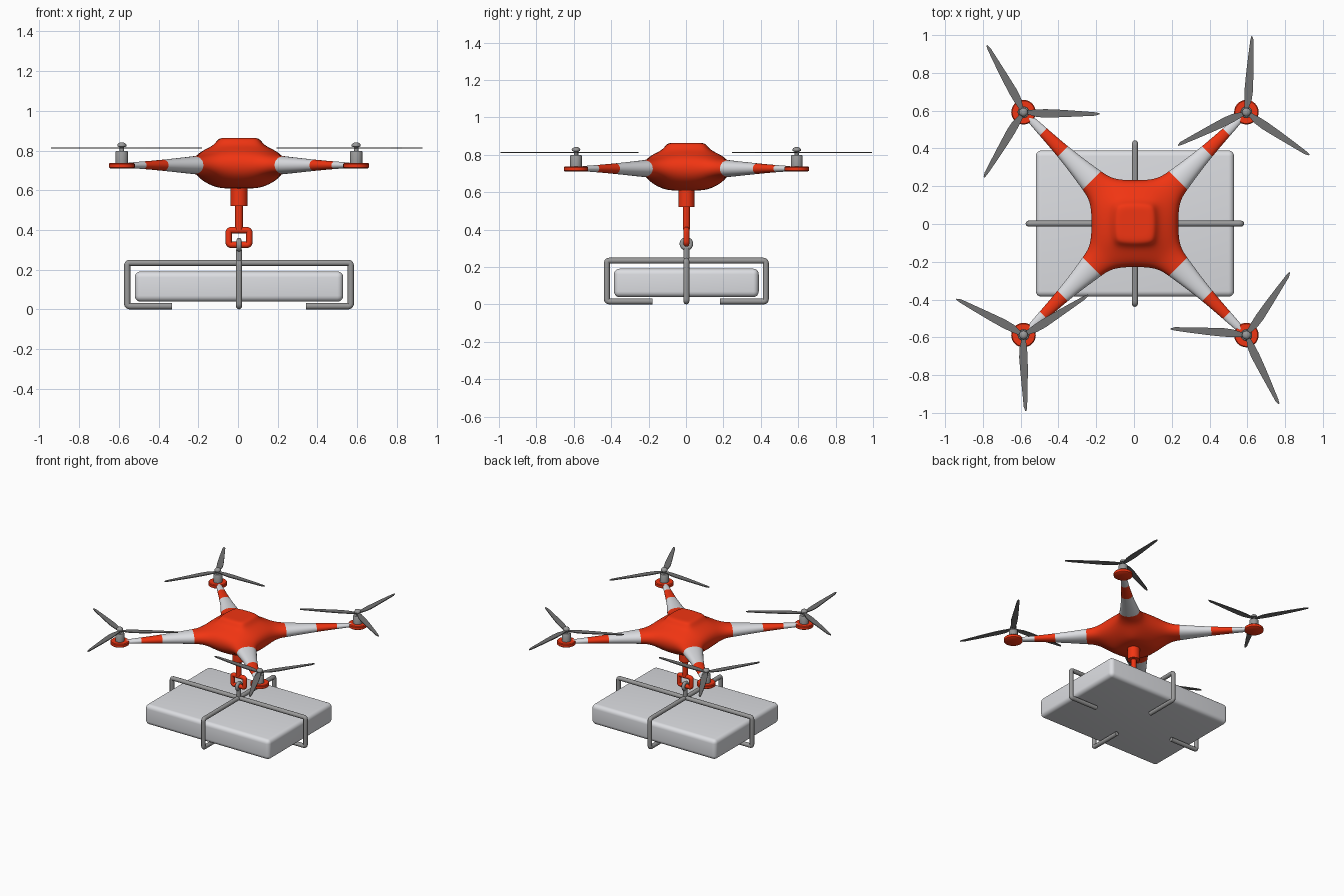
import bpy, bmesh, math
from mathutils import Vector

if "Cube" in bpy.data.objects:
    bpy.data.objects.remove(bpy.data.objects["Cube"])

X0, Y0 = 0.005, 0.002   # axis of the whole craft
ARM = 0.59              # rotor offset along x and y


def mat(name, rgb):
    m = bpy.data.materials.new(name)
    m.diffuse_color = (*rgb, 1)
    m.use_nodes = True
    m.node_tree.nodes["Principled BSDF"].inputs["Base Color"].default_value = m.diffuse_color
    return m


RED = mat("red", (0.88, 0.035, 0.006))
WHITE = mat("white", (0.72, 0.73, 0.76))
DARK = mat("dark_grey", (0.17, 0.17, 0.17))
METAL = mat("metal_grey", (0.32, 0.32, 0.32))


def smooth(ob, angle=40):
    bpy.ops.object.select_all(action='DESELECT')
    bpy.context.view_layer.objects.active = ob
    ob.select_set(True)
    bpy.ops.object.shade_smooth_by_angle(angle=math.radians(angle))


def from_bmesh(name, bm, mats, loc=(X0, Y0, 0)):
    bmesh.ops.recalc_face_normals(bm, faces=bm.faces)
    me = bpy.data.meshes.new(name)
    bm.to_mesh(me)
    bm.free()
    for m in mats:
        me.materials.append(m)
    ob = bpy.data.objects.new(name, me)
    ob.location = loc
    bpy.context.collection.objects.link(ob)
    return ob


def lathe(name, profile, m, x=X0, y=Y0, n=32):
    """Closed solid turned from (radius, z) points."""
    bm = bmesh.new()
    rings = [[bm.verts.new((r * math.cos(2 * math.pi * k / n), r * math.sin(2 * math.pi * k / n), z))
              for k in range(n)] for r, z in profile]
    for a, b in zip(rings, rings[1:]):
        for k in range(n):
            bm.faces.new((a[k], a[(k + 1) % n], b[(k + 1) % n], b[k]))
    bm.faces.new(rings[0])
    bm.faces.new(rings[-1])
    ob = from_bmesh(name, bm, [m], (x, y, 0))
    smooth(ob)
    return ob


def tube(name, pts, radius, m, bend=0.02, closed=False):
    """Round tube along a path with rounded corners."""
    pts = [Vector(p) for p in pts]
    path = []
    for i, p in enumerate(pts):
        if not closed and i in (0, len(pts) - 1):
            path.append(p)
            continue
        a = p + (pts[i - 1] - p).normalized() * bend
        b = p + (pts[(i + 1) % len(pts)] - p).normalized() * bend
        for k in range(6):
            t = k / 5
            path.append(a * (1 - t) ** 2 + p * 2 * t * (1 - t) + b * t * t)
    cu = bpy.data.curves.new(name, 'CURVE')
    cu.dimensions = '3D'
    cu.bevel_depth = radius
    cu.bevel_resolution = 4
    cu.use_fill_caps = True
    sp = cu.splines.new('POLY')
    sp.points.add(len(path) - 1)
    for q, p in zip(sp.points, path):
        q.co = (*p, 1)
    sp.use_cyclic_u = closed
    cu.materials.append(m)
    ob = bpy.data.objects.new(name, cu)
    ob.location = (X0, Y0, 0)
    bpy.context.collection.objects.link(ob)
    bpy.ops.object.select_all(action='DESELECT')
    bpy.context.view_layer.objects.active = ob
    ob.select_set(True)
    bpy.ops.object.convert(target='MESH')
    smooth(bpy.context.object)


# Hull: stacked octagons (side distance, half side length, z), arms grow from the corners
levels = [(0.06, 0.05, 0.609), (0.125, 0.085, 0.612), (0.233, 0.105, 0.672), (0.233, 0.105, 0.785),
          (0.125, 0.09, 0.822), (0.108, 0.08, 0.864), (0.06, 0.05, 0.864)]
bm = bmesh.new()
rings = []
for a, c, z in levels:
    rings.append([bm.verts.new((x, y, z)) for x, y in
                  ((a, -c), (a, c), (c, a), (-c, a), (-a, c), (-a, -c), (-c, -a), (c, -a))])
bm.faces.new(rings[0])
bm.faces.new(rings[-1])
# Arm sections: distance, half width, half height, material
sections = [(0.318, 0.076, 0.049, 0), (0.425, 0.057, 0.04, 1), (0.534, 0.042, 0.031, 1),
            (0.685, 0.029, 0.020, 0), (0.84, 0.019, 0.013, 1)]
for i in range(len(rings) - 1):
    lo, hi = rings[i], rings[i + 1]
    for j in range(8):
        k = (j + 1) % 8
        quad = [lo[j], lo[k], hi[k], hi[j]]
        if i != 2 or j % 2 == 0:
            bm.faces.new(quad)
            continue
        t = math.radians(45 * j)
        u, v = Vector((math.cos(t), math.sin(t), 0)), Vector((-math.sin(t), math.cos(t), 0))
        for d, w, h, mi in sections:
            new = [bm.verts.new(u * d + v * w * sv + Vector((0, 0, 0.726 + h * sz)))
                   for sv, sz in ((-1, -1), (1, -1), (1, 1), (-1, 1))]
            for s in range(4):
                e = (s + 1) % 4
                bm.faces.new((quad[s], quad[e], new[e], new[s])).material_index = mi
            quad = new
        bm.faces.new(quad).material_index = 1
hull = from_bmesh("hull_and_arms", bm, [RED, WHITE])
sub = hull.modifiers.new("smooth_surface", 'SUBSURF')
sub.levels = sub.render_levels = 3
for p in hull.data.polygons:
    p.use_smooth = True

# Rotors: mount disc, motor, hub and three tapered blades
blade = [(0.0, -0.010), (0.03, -0.013), (0.07, -0.024), (0.12, -0.027), (0.2, -0.023), (0.3, -0.017),
         (0.38, -0.012), (0.403, -0.004), (0.403, 0.002), (0.38, 0.006), (0.3, 0.011), (0.2, 0.016),
         (0.12, 0.018), (0.07, 0.016), (0.03, 0.012), (0.0, 0.010)]
for name, sx, sy, start in (("back_right", 1, 1, 86), ("back_left", -1, 1, -1),
                            ("front_left", -1, -1, 32), ("front_right", 1, -1, 55.5)):
    x, y = X0 + sx * ARM, Y0 + sy * ARM
    lathe(name + "_motor_mount", [(0.058, 0.710), (0.065, 0.715), (0.065, 0.733), (0.060, 0.738)], RED, x, y)
    lathe(name + "_motor", [(0.031, 0.735), (0.031, 0.794), (0.028, 0.798), (0.012, 0.798), (0.012, 0.818),
                            (0.022, 0.820), (0.023, 0.828), (0.018, 0.836), (0.008, 0.841)], METAL, x, y)
    bm = bmesh.new()
    for b in range(3):
        t = math.radians(start + 120 * b)
        c, s = math.cos(t), math.sin(t)
        face = bm.faces.new([bm.verts.new((r * c - w * s, r * s + w * c, 0.809)) for r, w in blade])
        ext = bmesh.ops.extrude_face_region(bm, geom=[face], use_keep_orig=True)
        bmesh.ops.translate(bm, vec=(0, 0, 0.006),
                            verts=[g for g in ext["geom"] if isinstance(g, bmesh.types.BMVert)])
    smooth(from_bmesh(name + "_propeller", bm, [DARK], (x, y, 0)))

# Hoist below the hull: housing, rod and square link
lathe("hoist_housing", [(0.043, 0.521), (0.043, 0.64)], RED)
lathe("hoist_rod", [(0.019, 0.40), (0.019, 0.53)], RED)
tube("hoist_link", [(-0.052, 0, 0.325), (0.052, 0, 0.325), (0.052, 0, 0.399), (-0.052, 0, 0.399)],
     0.016, RED, 0.015, True)

# Lifting eye on the cage
eye = [(0, 0.024 * math.cos(k * math.pi / 8), 0.324 + 0.024 * math.sin(k * math.pi / 8)) for k in range(16)]
tube("lifting_eye", eye, 0.0125, METAL, 0.003, True)
lathe("lifting_eye_stem", [(0.016, 0.235), (0.016, 0.302)], METAL)

# Cargo cage: two crossing bent tubes that hook under the box
for name, dx, dy, reach, end in (("cage_tube_long", 1, 0, 0.563, 0.338), ("cage_tube_cross", 0, 1, 0.425, 0.18)):
    path = [(-end, 0.016), (-reach, 0.016), (-reach, 0.234), (reach, 0.234), (reach, 0.016), (end, 0.016)]
    tube(name, [(p * dx, p * dy, z) for p, z in path], 0.0158, METAL, 0.014)

# Cargo box with rounded edges
bm = bmesh.new()
bmesh.ops.create_cube(bm, size=1)
bmesh.ops.scale(bm, vec=(1.05, 0.774, 0.152), verts=bm.verts)
bmesh.ops.bevel(bm, geom=bm.edges[:], offset=0.03, segments=5, profile=0.5, affect='EDGES')
smooth(from_bmesh("cargo_box", bm, [WHITE], (X0, Y0, 0.115)))
